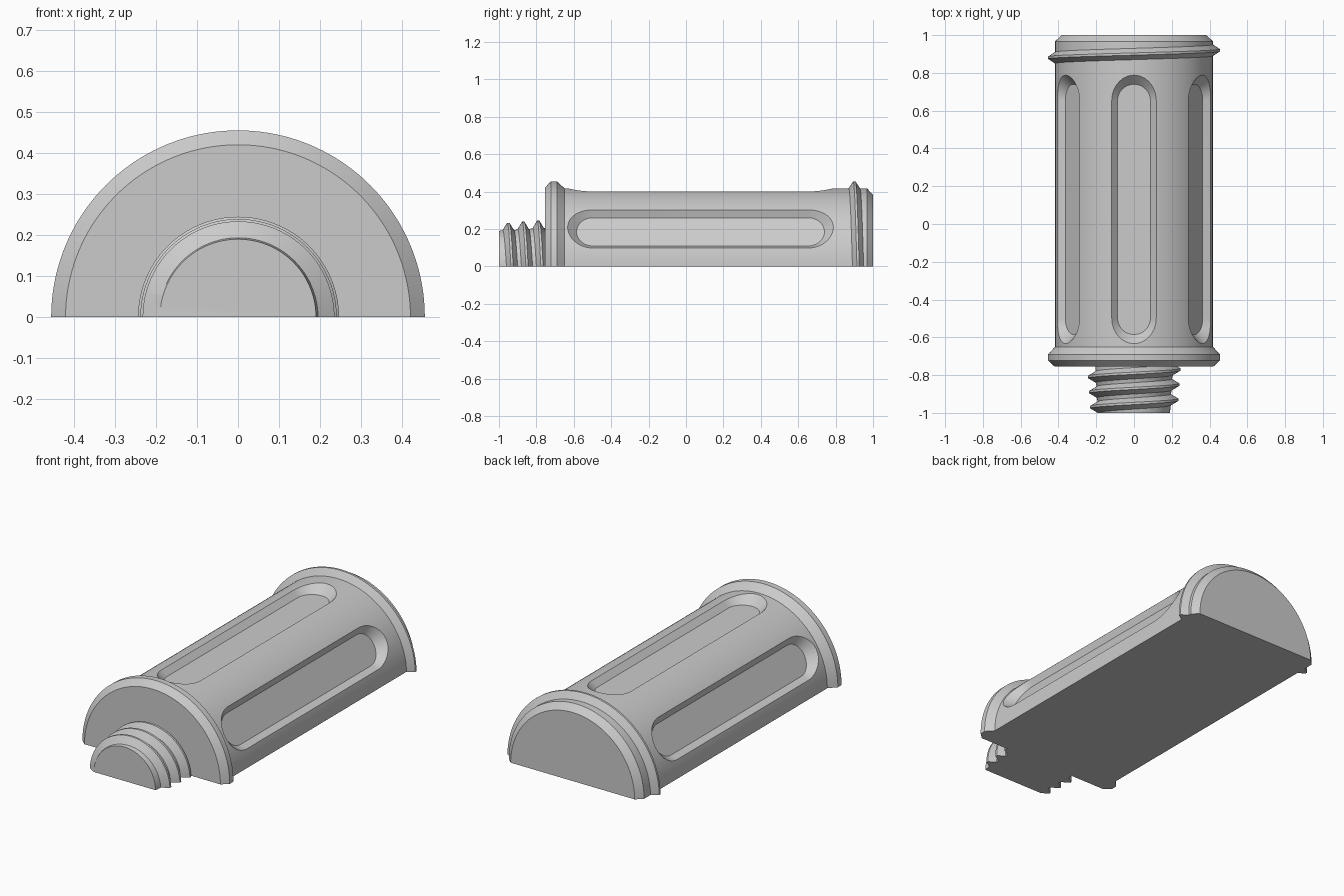
import bpy, bmesh
from math import sin, cos, pi
from mathutils import Matrix

cube = bpy.data.objects.get("Cube")
if cube:
    bpy.data.objects.remove(cube, do_unlink=True)

grey = bpy.data.materials.new("plain grey")
grey.use_nodes = True
grey.diffuse_color = (0.6, 0.6, 0.6, 1)
grey.node_tree.nodes["Principled BSDF"].inputs["Base Color"].default_value = (0.6, 0.6, 0.6, 1)

STEPS = 72        # segments round the half turn
PITCH = 0.08      # thread pitch
BASE, CREST = 0.03, 0.006   # half widths of a thread ridge
RIDGE = 0.04      # ridge height


def make_object(name, bm):
    bmesh.ops.remove_doubles(bm, verts=bm.verts, dist=1e-5)
    bmesh.ops.recalc_face_normals(bm, faces=bm.faces)
    mesh = bpy.data.meshes.new(name)
    bm.to_mesh(mesh)
    bm.free()
    mesh.materials.append(grey)
    obj = bpy.data.objects.new(name, mesh)
    bpy.context.collection.objects.link(obj)
    return obj


def half_turned(name, profile):
    """Solid half turning about y; profile(turn) gives (y, radius) points."""
    bm = bmesh.new()
    rows = []
    for i in range(STEPS + 1):
        a = pi * i / STEPS
        rows.append([bm.verts.new((r * cos(a), y, r * sin(a)))
                     for y, r in profile(i / STEPS)])
    for p, q in zip(rows, rows[1:]):
        for j in range(len(p) - 1):
            bm.faces.new((p[j], p[j + 1], q[j + 1], q[j]))
    bm.faces.new([row[0] for row in rows])
    bm.faces.new([row[-1] for row in rows])
    bm.faces.new(rows[0] + rows[-1][::-1])
    return make_object(name, bm)


def ridge(y, core, height):
    return [(y - BASE, core), (y - CREST, core + height),
            (y + CREST, core + height), (y + BASE, core)]


def body_profile(turn):
    collar = [(-0.755, 0.42), (-0.723, 0.455), (-0.69, 0.455), (-0.65, 0.418)]
    return collar + ridge(0.92 - PITCH / 2 * turn, 0.418, 0.037) + [(0.967, 0.418), (1, 0.383)]


def neck_profile(turn):
    end = -0.755
    points = [(-1, 0.19)]
    for k in (2, 1, 0):
        y = -0.77 - PITCH * (k + turn / 2)
        points += ridge(y, 0.19 + 0.07 * (y + 1), RIDGE)
    # Run the last flank into the collar
    y, r = points[-1]
    if y > end:
        r += RIDGE * (y - end) / (BASE - CREST)
        points[-1] = (end, r)
    return points + [(end, r)]


def slot_cutter(angle):
    """Round-ended slot with sloping walls, its floor square to the angle."""
    bm = bmesh.new()
    rings = []
    for depth in (0.37, 0.5):
        w = 0.087 + depth - 0.37
        ring = []
        for end, start in ((0.653, 0), (-0.498, pi)):
            for i in range(25):
                a = start + pi * i / 24
                ring.append(bm.verts.new((w * cos(a), end + w * sin(a), depth)))
        rings.append(ring)
    low, high = rings
    bm.faces.new(low)
    bm.faces.new(high)
    for i in range(len(low)):
        j = (i + 1) % len(low)
        bm.faces.new((low[i], low[j], high[j], high[i]))
    bmesh.ops.transform(bm, matrix=Matrix.Rotation(angle, 4, 'Y'), verts=bm.verts)
    cutter = make_object("slot_cutter", bm)
    cutter.hide_render = True
    return cutter


# Barrel with collar, end ridge and three grip slots
body = half_turned("barrel", body_profile)
bpy.context.view_layer.objects.active = body
for angle in (-pi / 3, 0, pi / 3):
    cutter = slot_cutter(angle)
    cut = body.modifiers.new("slot", 'BOOLEAN')
    cut.operation = 'DIFFERENCE'
    cut.solver = 'EXACT'
    cut.object = cutter
    bpy.ops.object.modifier_apply(modifier=cut.name)
    bpy.data.objects.remove(cutter, do_unlink=True)

# Threaded neck
neck = half_turned("threaded_neck", neck_profile)

bpy.ops.object.select_all(action='DESELECT')
for obj in (body, neck):
    obj.select_set(True)
bpy.ops.object.shade_smooth_by_angle(angle=pi / 7)
